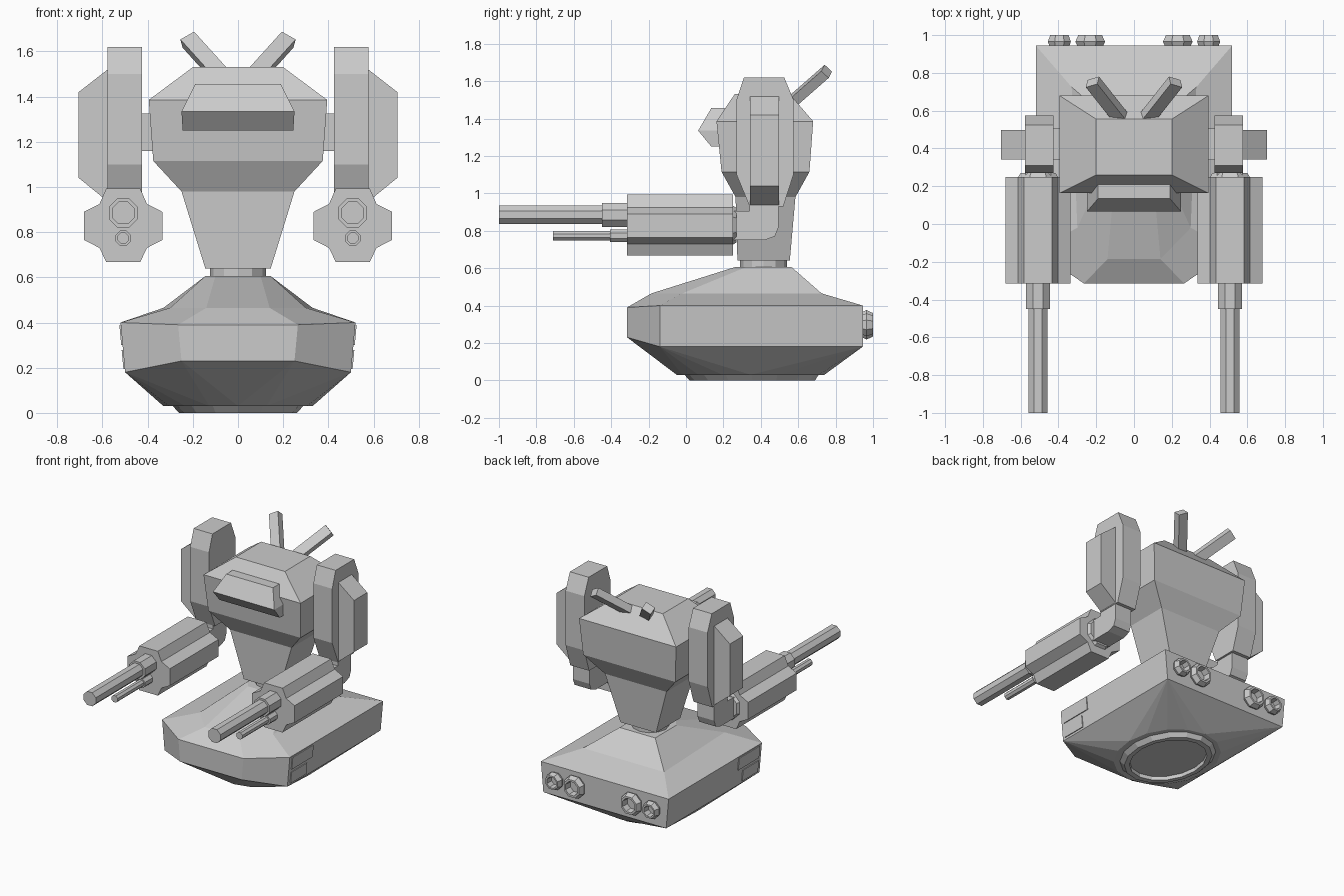
import bpy, bmesh, math
from mathutils import Vector

if "Cube" in bpy.data.objects:
    bpy.data.objects.remove(bpy.data.objects["Cube"], do_unlink=True)

grey = bpy.data.materials.new("armour_grey")
grey.use_nodes = True
COL = (0.6, 0.6, 0.6, 1.0)
grey.diffuse_color = COL
grey.node_tree.nodes["Principled BSDF"].inputs["Base Color"].default_value = COL


def finish(name, bm):
    bmesh.ops.recalc_face_normals(bm, faces=bm.faces)
    me = bpy.data.meshes.new(name)
    bm.to_mesh(me)
    bm.free()
    me.materials.append(grey)
    ob = bpy.data.objects.new(name, me)
    bpy.context.collection.objects.link(ob)
    return ob


def loft(name, rings, cap_start=True, cap_end=True):
    """Skin rings that have equal point counts."""
    bm = bmesh.new()
    vr = [[bm.verts.new(p) for p in r] for r in rings]
    n = len(vr[0])
    for a, b in zip(vr, vr[1:]):
        for i in range(n):
            j = (i + 1) % n
            bm.faces.new((a[i], a[j], b[j], b[i]))
    if cap_start:
        bm.faces.new(vr[0])
    if cap_end:
        bm.faces.new(vr[-1])
    return finish(name, bm)


def hull(name, pts):
    """Convex solid around the points, with flat areas merged."""
    bm = bmesh.new()
    for p in pts:
        bm.verts.new(p)
    res = bmesh.ops.convex_hull(bm, input=bm.verts)
    junk = {g for g in res["geom_interior"] + res["geom_unused"]
            if isinstance(g, bmesh.types.BMVert)}
    bmesh.ops.delete(bm, geom=list(junk), context="VERTS")
    bmesh.ops.dissolve_limit(bm, angle_limit=0.01, verts=bm.verts, edges=bm.edges)
    return finish(name, bm)


def rect(hx, y0, y1, z):
    return [(-hx, y0, z), (hx, y0, z), (hx, y1, z), (-hx, y1, z)]


def box(name, x0, x1, y0, y1, z0, z1):
    return loft(name, [[(x0, y0, z), (x1, y0, z), (x1, y1, z), (x0, y1, z)] for z in (z0, z1)])


def ellipse(rx, ry, y, z, n=16):
    return [(rx * math.cos(2 * math.pi * i / n), y + ry * math.sin(2 * math.pi * i / n), z)
            for i in range(n)]


def circle_y(x, z, y, r, n=8):
    a = [2 * math.pi * (i + 0.5) / n for i in range(n)]
    return [(x + r * math.cos(t), y, z + r * math.sin(t)) for t in a]


def tube(name, x, z, steps, n=8):
    """Turned part along y; steps are (y, radius)."""
    return loft(name, [circle_y(x, z, y, r, n) for y, r in steps])


def prism_x(name, x0, x1, prof):
    return loft(name, [[(x, y, z) for y, z in prof] for x in (x0, x1)])


def mirrored(half):
    """Close a right-hand half outline across x = 0."""
    return half + [(-x, y, z) for x, y, z in reversed(half)]


# Hover base: lower bowl, sloped deck and bottom ring
rim_top = mirrored([(0.265, -0.315, 0.39), (0.52, -0.14, 0.40), (0.52, 0.945, 0.40)])
rim_low = mirrored([(0.25, -0.315, 0.23), (0.50, -0.14, 0.18), (0.50, 0.945, 0.18)])
hull("base_hull", rim_top + rim_low + ellipse(0.33, 0.395, 0.345, 0.03))
shoulder_ring = mirrored([(0.14, -0.185, 0.465), (0.30, -0.02, 0.465), (0.33, 0.725, 0.465)])
deck_ring = mirrored([(0.10, 0.26, 0.605), (0.145, 0.32, 0.605), (0.145, 0.565, 0.605)])
loft("base_deck", [rim_top, shoulder_ring, deck_ring])
loft("bottom_ring", [ellipse(0.29, 0.36, 0.35, 0.031), ellipse(0.26, 0.335, 0.355, 0.0),
                     ellipse(0.23, 0.295, 0.355, 0.0), ellipse(0.23, 0.295, 0.355, 0.028)])

# Waist and torso
loft("waist_joint", [ellipse(0.125, 0.125, 0.415, z, 12) for z in (0.59, 0.65)])
loft("torso", [rect(0.145, 0.275, 0.555, 0.64), rect(0.25, 0.265, 0.585, 0.98),
               rect(0.375, 0.19, 0.66, 1.115), rect(0.395, 0.163, 0.68, 1.385),
               rect(0.20, 0.26, 0.555, 1.53)])

# Wedge visor on the chest
visor = []
for s in (-1, 1):
    visor += [(s * 0.25, 0.065, 1.335), (s * 0.19, 0.135, 1.455), (s * 0.19, 0.30, 1.455),
              (s * 0.245, 0.135, 1.25), (s * 0.245, 0.30, 1.25), (s * 0.25, 0.30, 1.335)]
hull("visor", visor)

# Half outlines used on both sides
SLAB = [(0.31, 1.62), (0.525, 1.62), (0.575, 1.50), (0.575, 1.10),
        (0.52, 0.93), (0.34, 0.93), (0.27, 1.10), (0.27, 1.50)]
ELBOW = [(0.34, 0.96), (0.495, 0.96), (0.495, 0.82), (0.475, 0.77),
         (0.42, 0.75), (0.25, 0.75), (0.25, 0.905), (0.34, 0.905)]
GUN = [(0.075, 0.993), (0.105, 0.925), (0.173, 0.89), (0.173, 0.765), (0.105, 0.73), (0.075, 0.667)]
GUN += [(-x, z) for x, z in reversed(GUN)]

for s, side in ((1, "left"), (-1, "right")):
    # Antenna blade leaning out and back
    base, tip = Vector((s * 0.06, 0.55, 1.475)), Vector((s * 0.22, 0.752, 1.652))
    d = (tip - base).normalized()
    u = d.cross(Vector((s * 0.25, -0.6, 0.75))).normalized()
    v = d.cross(u)
    loft(side + "_antenna", [[c + u * a * 0.036 + v * b * 0.027
                              for a, b in ((-1, -1), (1, -1), (1, 1), (-1, 1))] for c in (base, tip)])

    # Shoulder, pin and bevelled outer plate
    box(side + "_shoulder_pin", s * 0.33, s * 0.44, 0.34, 0.505, 1.16, 1.325)
    prism_x(side + "_shoulder", s * 0.425, s * 0.578, SLAB)
    plate = [(0.57, 1.525), (0.705, 1.42), (0.705, 1.04), (0.57, 0.93)]
    loft(side + "_shoulder_plate", [[(s * x, y, z) for x, z in plate] for y in (0.342, 0.497)])
    prism_x(side + "_elbow", s * 0.44, s * 0.575, ELBOW)

    # Gun body and its two barrels
    cx = s * 0.508
    loft(side + "_gun_body", [[(cx + x, y, z) for x, z in GUN] for y in (-0.315, 0.25)])
    tube(side + "_gun_rear_cap", cx, 0.83, [(0.24, 0.12), (0.27, 0.10)])
    tube(side + "_main_collar", cx, 0.885, [(-0.45, 0.069), (-0.31, 0.069)])
    tube(side + "_main_barrel", cx, 0.885, [(-1.0, 0.054), (-0.44, 0.054)])
    tube(side + "_small_collar", cx, 0.773, [(-0.405, 0.037), (-0.31, 0.037)])
    tube(side + "_small_barrel", cx, 0.773, [(-0.71, 0.027), (-0.40, 0.027)])

    # Hollow thrusters on the back of the base
    for kind, x, r in (("large", 0.232, 0.085), ("small", 0.395, 0.066)):
        tube(f"{side}_{kind}_thruster", s * x, 0.297,
             [(0.94, r * 0.85), (0.965, r), (1.0, r * 0.8), (1.0, r * 0.62), (0.95, r * 0.55)])

    # Side panels following the slanted wall
    for kind, y1, z0, z1 in (("upper", 0.13, 0.30, 0.39), ("lower", 0.07, 0.195, 0.278)):
        wall = [(0.50 + (z - 0.18) * 0.02 / 0.22, z) for z in (z0, z1)]
        loft(f"{side}_{kind}_side_panel",
             [[(s * (x + o), y, z) for (x, z), y in
               ((wall[0], -0.112), (wall[0], y1), (wall[1], y1), (wall[1], -0.112))]
              for o in (-0.002, 0.006)])
